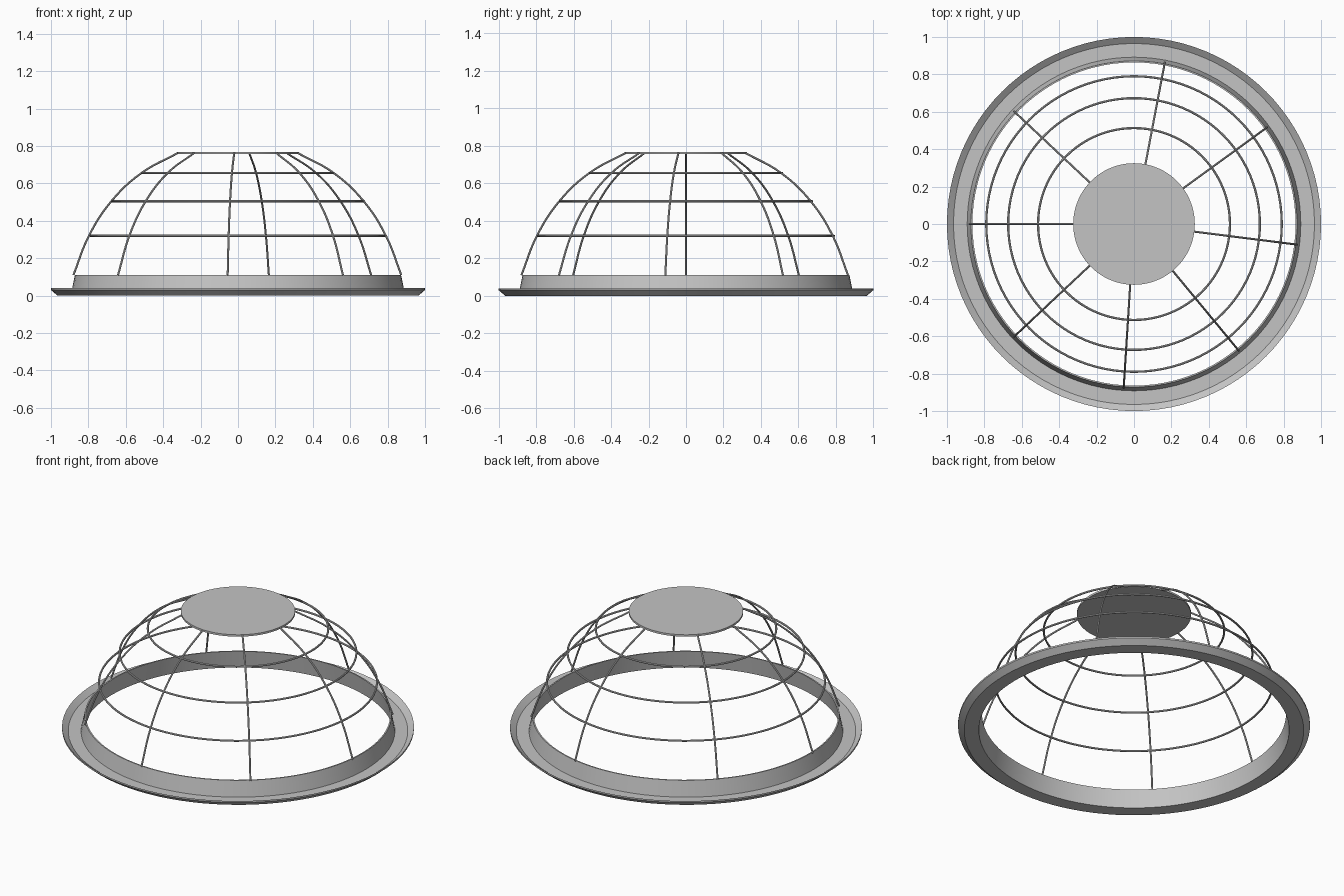
import bpy, bmesh
from math import radians, cos, sin, tau

cube = bpy.data.objects.get("Cube")
if cube:
    bpy.data.objects.remove(cube, do_unlink=True)

grey = bpy.data.materials.new("plain_grey")
grey.use_nodes = True
grey.diffuse_color = (0.55, 0.55, 0.55, 1)
grey.node_tree.nodes["Principled BSDF"].inputs["Base Color"].default_value = grey.diffuse_color


def finish(name, mesh):
    """Link a mesh as a named, coloured, smooth-shaded object."""
    obj = bpy.data.objects.new(name, mesh)
    bpy.context.collection.objects.link(obj)
    mesh.materials.clear()
    mesh.materials.append(grey)
    bpy.ops.object.select_all(action="DESELECT")
    obj.select_set(True)
    bpy.context.view_layer.objects.active = obj
    bpy.ops.object.shade_smooth_by_angle(angle=radians(30))
    return obj


def lathe(name, section, steps=96):
    """Revolve a closed (radius, height) section around z."""
    bm = bmesh.new()
    loops = [[bm.verts.new((r * cos(tau * i / steps), r * sin(tau * i / steps), z))
              for r, z in section] for i in range(steps)]
    n = len(section)
    for i in range(steps):
        a, b = loops[i], loops[(i + 1) % steps]
        for j in range(n):
            k = (j + 1) % n
            bm.faces.new((a[j], b[j], b[k], a[k]))
    bmesh.ops.recalc_face_normals(bm, faces=bm.faces)
    mesh = bpy.data.meshes.new(name)
    bm.to_mesh(mesh)
    bm.free()
    return finish(name, mesh)


def ring(name, radius, height, wire=0.006, sides=8):
    section = [(radius + wire * cos(tau * j / sides), height + wire * sin(tau * j / sides))
               for j in range(sides)]
    return lathe(name, section)


def rib_mesh(points, wire):
    """Round wire bent smoothly through (radius, height) points."""
    curve = bpy.data.curves.new("rib_path", "CURVE")
    curve.dimensions = "3D"
    curve.bevel_depth = wire
    curve.bevel_resolution = 2
    curve.resolution_u = 6
    curve.use_fill_caps = True
    spline = curve.splines.new("BEZIER")
    spline.bezier_points.add(len(points) - 1)
    for p, (r, z) in zip(spline.bezier_points, points):
        p.co = (r, 0, z)
        p.handle_left_type = p.handle_right_type = "AUTO"
    temp = bpy.data.objects.new("rib_path", curve)
    bpy.context.collection.objects.link(temp)
    bpy.context.view_layer.update()
    graph = bpy.context.evaluated_depsgraph_get()
    mesh = bpy.data.meshes.new_from_object(temp.evaluated_get(graph))
    bpy.data.objects.remove(temp, do_unlink=True)
    return mesh


# Base: thin flange with an upturned lip and a tapered collar
lathe("base_rim", [(0.965, 0), (1.0, 0.03), (1.0, 0.04), (0.965, 0.014),
                   (0.892, 0.014), (0.872, 0.11), (0.864, 0.11), (0.882, 0)])

# Horizontal hoops
for label, radius, height in (("lower", 0.79, 0.32), ("middle", 0.673, 0.505),
                              ("upper", 0.513, 0.655)):
    ring(label + "_hoop", radius, height)

# Curved ribs, evenly stepped with one wider gap at the back
rib = rib_mesh([(0.88, 0.11), (0.797, 0.32), (0.677, 0.505), (0.517, 0.655), (0.323, 0.762)], 0.0055)
for i in range(8):
    obj = finish(f"rib_{i + 1}", rib.copy())
    obj.rotation_euler.z = radians(136.8 + 43.2 * i)

# Flat top plate
bm = bmesh.new()
bmesh.ops.create_cone(bm, cap_ends=True, segments=96, radius1=0.325, radius2=0.325, depth=0.012)
bmesh.ops.translate(bm, verts=bm.verts, vec=(0, 0, 0.762))
plate = bpy.data.meshes.new("top_plate")
bm.to_mesh(plate)
bm.free()
finish("top_plate", plate)
